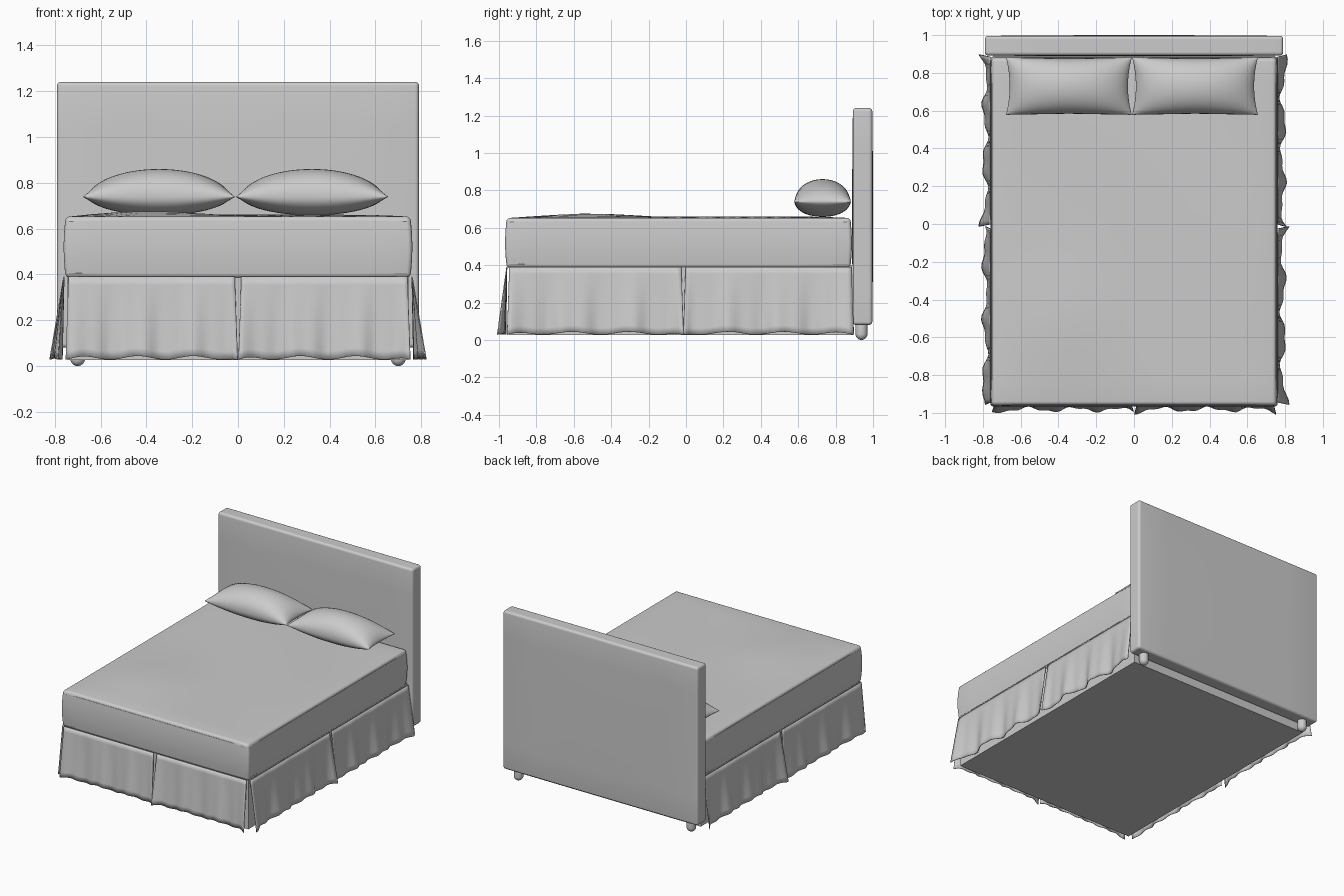
import bpy, bmesh
from math import sin, cos, pi, exp
from mathutils import Vector

cube = bpy.data.objects.get("Cube")
if cube:
    bpy.data.objects.remove(cube, do_unlink=True)

# Single plain grey for the whole bed
grey = bpy.data.materials.new("plain_grey")
grey.use_nodes = True
GREY = (0.6, 0.6, 0.6, 1)
grey.diffuse_color = GREY
grey.node_tree.nodes["Principled BSDF"].inputs["Base Color"].default_value = GREY


def finish(name, bm, angle=0.7):
    bmesh.ops.recalc_face_normals(bm, faces=bm.faces)
    mesh = bpy.data.meshes.new(name)
    bm.to_mesh(mesh)
    bm.free()
    mesh.materials.append(grey)
    obj = bpy.data.objects.new(name, mesh)
    bpy.context.collection.objects.link(obj)
    bpy.ops.object.select_all(action='DESELECT')
    obj.select_set(True)
    bpy.context.view_layer.objects.active = obj
    bpy.ops.object.shade_smooth_by_angle(angle=angle)
    return obj


def box(name, lo, hi, bevel=0, cuts=0, shape=None):
    """Box between two corners, optionally reshaped and rounded."""
    lo, hi = Vector(lo), Vector(hi)
    bm = bmesh.new()
    bmesh.ops.create_cube(bm, size=1)
    if cuts:
        bmesh.ops.subdivide_edges(bm, edges=bm.edges[:], cuts=cuts, use_grid_fill=True)
    for v in bm.verts:
        unit = v.co * 2
        v.co = (lo + hi) / 2 + Vector(a * b / 2 for a, b in zip(unit, hi - lo))
        if shape:
            shape(v.co, unit)
    if bevel:
        edges = [e for e in bm.edges if e.calc_face_angle(0) > 0.9]
        bmesh.ops.bevel(bm, geom=edges, offset=bevel, segments=5, profile=0.5,
                        affect='EDGES', clamp_overlap=True)
    return finish(name, bm)


# Headboard with softly bowed faces
def bow_headboard(co, u):
    co.y += u.y * 0.004 * (1 - u.x ** 2) * (1 - u.z ** 2)


box("headboard", (-0.79, 0.892, 0.08), (0.79, 0.996, 1.24), 0.036, 5, bow_headboard)


# Mattress: bulging sides and a gently rumpled top
def puff_mattress(co, u):
    fade = (1 - u.x ** 6) * (1 - u.y ** 6)
    if u.z > 0.99:
        co.z += fade * (0.004 + 0.017 * exp(-((co.x + 0.38) / 0.3) ** 2 - ((co.y + 0.5) / 0.3) ** 2)
                        + 0.004 * sin(5 * co.x + 4 * co.y))
    swell = 0.009 * (1 - u.z ** 2)
    co.x += u.x * swell
    co.y += u.y * swell


box("mattress", (-0.752, -0.958, 0.385), (0.752, 0.878, 0.653), 0.045, 13, puff_mattress)

# Box base under the mattress
box("bed_base", (-0.745, -0.945, 0.027), (0.745, 0.893, 0.4))


# Hanging cloth panels with rippled lower edges
def skirt(name, start, end, out, flare, phase):
    start, end, out = Vector(start), Vector(end), Vector(out)
    nu, nv = 40, 10
    bm = bmesh.new()
    rows = []
    for j in range(nv + 1):
        t = j / nv
        row = []
        for i in range(nu + 1):
            s = i / nu
            ends = abs(2 * s - 1) ** 10
            ripple = 0.6 + 0.3 * sin(2 * pi * 3 * s + phase) + 0.15 * sin(2 * pi * 7 * s + phase)
            co = start.lerp(end, s) + out * flare * t * (ripple + 0.35 * ends)
            co += (end - start).normalized() * 0.012 * t * (2 * s - 1) ** 5
            co.z = 0.39 - t * (0.362 - 0.008 * (1 + sin(2 * pi * 3 * s + phase)) * (1 - ends))
            row.append(bm.verts.new(co))
        rows.append(row)
    for a, b in zip(rows, rows[1:]):
        for i in range(nu):
            bm.faces.new((a[i], a[i + 1], b[i + 1], b[i]))
    obj = finish(name, bm, 1.0)
    solid = obj.modifiers.new("cloth thickness", 'SOLIDIFY')
    solid.thickness = 0.005
    solid.offset = 0


for side, x in (("right", -1), ("left", 1)):
    skirt(f"front_skirt_{side}", (x * 0.74, -0.958, 0), (x * 0.014, -0.958, 0), (0, -1, 0), 0.037, 1 + x)
    skirt(f"{side}_skirt_front", (x * 0.76, -0.945, 0), (x * 0.76, -0.025, 0), (x, 0, 0), 0.046, x)
    skirt(f"{side}_skirt_back", (x * 0.76, -0.002, 0), (x * 0.76, 0.885, 0), (x, 0, 0), 0.046, 2 + x)


# Pillows: pinched seams with pointed corners
def pillow(name, cx):
    bm = bmesh.new()
    nu, nv = 32, 20
    for sign, height in ((1, 0.122), (-1, 0.08)):
        rows = []
        for j in range(nv + 1):
            v = -cos(pi * j / nv)
            row = []
            for i in range(nu + 1):
                u = -cos(pi * i / nu)
                x = cx + 0.333 * u * (1 - 0.06 * (1 - v * v) * u * u)
                y = 0.73 + 0.152 * v * (1 - 0.04 * (1 - abs(u)))
                full = max(0, 1 - u * u) ** 0.62 * max(0, 1 - v * v) ** 0.45
                z = 0.738 + sign * height * full
                row.append(bm.verts.new((x, y, max(z, 0.658))))
            rows.append(row)
        for a, b in zip(rows, rows[1:]):
            for i in range(nu):
                bm.faces.new((a[i], a[i + 1], b[i + 1], b[i]))
    bmesh.ops.remove_doubles(bm, verts=bm.verts, dist=0.0005)
    finish(name, bm, 1.0)


pillow("right_pillow", -0.345)
pillow("left_pillow", 0.323)

# Rounded feet beneath the headboard
for side, x in (("right", -0.7), ("left", 0.7)):
    bm = bmesh.new()
    bmesh.ops.create_uvsphere(bm, u_segments=20, v_segments=12, radius=0.032)
    for v in bm.verts:
        v.co += Vector((x, 0.938, 0.1 if v.co.z > 0.001 else 0.032))
    finish(f"{side}_foot", bm)
